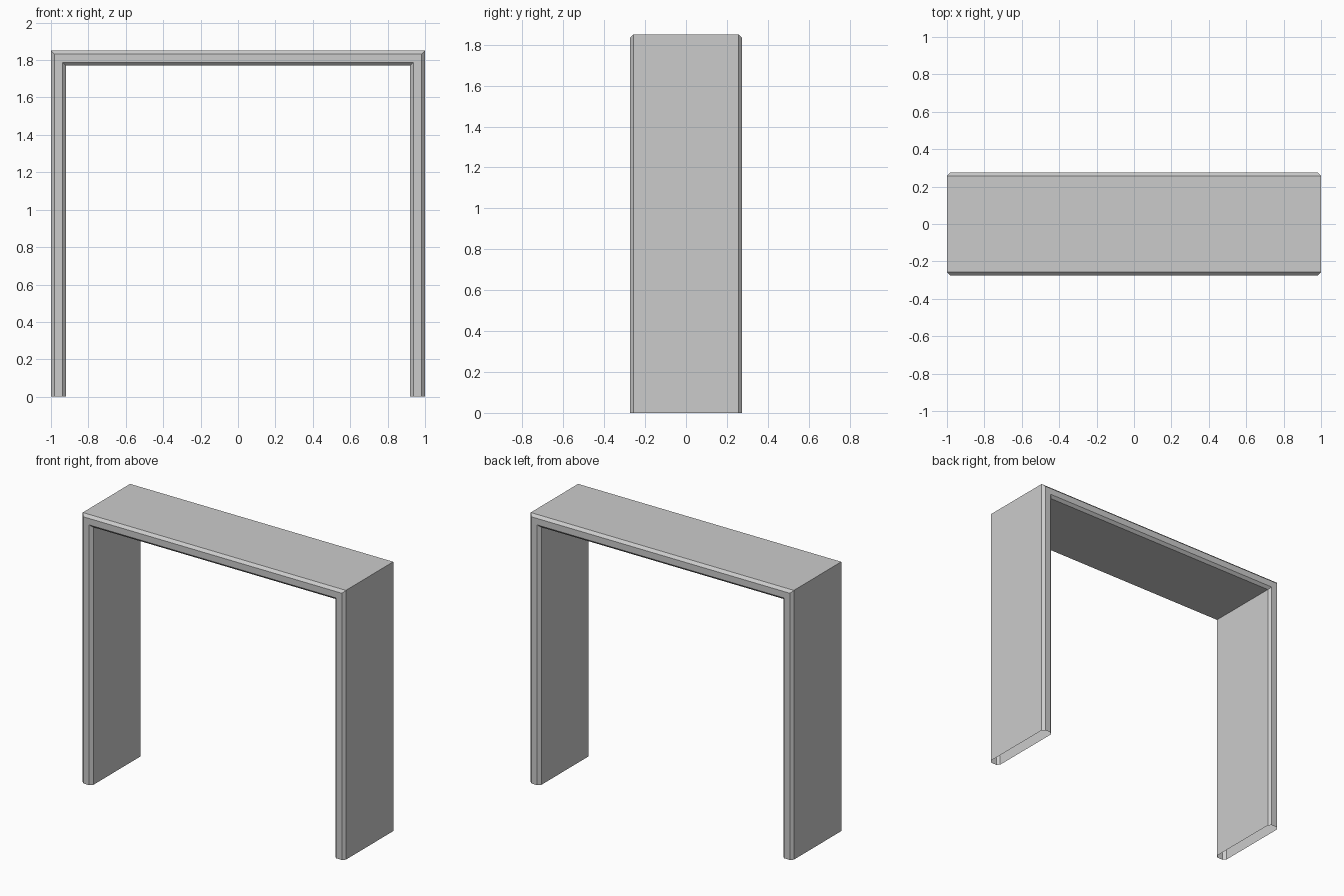
import bpy, bmesh

if "Cube" in bpy.data.objects:
    bpy.data.objects.remove(bpy.data.objects["Cube"])

W, H, D = 1.0, 1.85, 0.275   # half width, height, half depth
T, C = 0.08, 0.018           # board thickness, chamfer

# Chamfered board section: (inward offset, y)
section = [(0, -D + C), (C, -D), (T - C, -D), (T, -D + C),
           (T, D - C), (T - C, D), (C, D), (0, D - C)]

# Mitred path: left foot, two top corners, right foot
path = [(-1, 0), (-1, 1), (1, 1), (1, 0)]

bm = bmesh.new()
rings = []
for side, top in path:
    rings.append([bm.verts.new((side * (W - d), y, (H - d) * top)) for d, y in section])

# Skin between rings; the feet stay open underneath
n = len(section)
for a, b in zip(rings, rings[1:]):
    for i in range(n):
        j = (i + 1) % n
        bm.faces.new((a[i], a[j], b[j], b[i]))

bm.normal_update()
# Make sure the outer top board faces up
top_face = max(bm.faces, key=lambda f: f.calc_center_median().z)
if top_face.normal.z < 0:
    bmesh.ops.reverse_faces(bm, faces=bm.faces[:])

mesh = bpy.data.meshes.new("door_frame")
bm.to_mesh(mesh)
bm.free()
frame = bpy.data.objects.new("door_frame", mesh)
bpy.context.collection.objects.link(frame)
